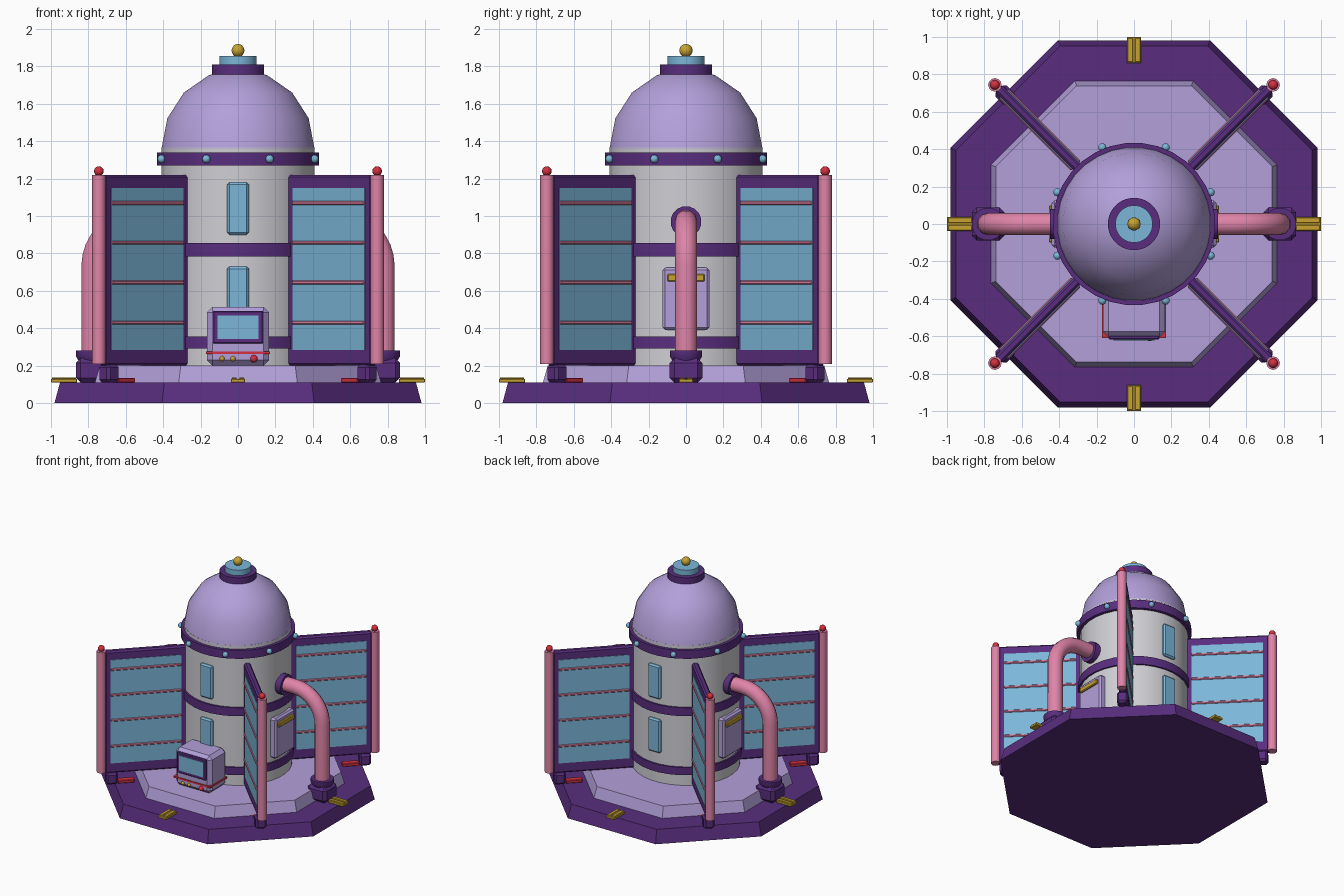
import bpy, bmesh, math
from mathutils import Matrix, Vector

old = bpy.data.objects.get("Cube")
if old:
    bpy.data.objects.remove(old)


def material(name, r, g, b):
    m = bpy.data.materials.new(name)
    m.use_nodes = True
    m.diffuse_color = (r, g, b, 1)
    m.node_tree.nodes["Principled BSDF"].inputs["Base Color"].default_value = (r, g, b, 1)
    return m


PURPLE = material("deep purple", 0.10, 0.027, 0.21)
LILAC = material("lilac", 0.45, 0.35, 0.70)
WHITE = material("pale grey", 0.63, 0.62, 0.66)
PINK = material("pink", 0.74, 0.23, 0.39)
BLUE = material("sky blue", 0.20, 0.47, 0.69)
GOLD = material("gold", 0.58, 0.37, 0.03)
RED = material("red", 0.66, 0.03, 0.05)


def finish(bm, name, mat, place=None, smooth=True):
    bmesh.ops.recalc_face_normals(bm, faces=bm.faces)
    if place is not None:
        bm.transform(place)
    me = bpy.data.meshes.new(name)
    bm.to_mesh(me)
    bm.free()
    me.materials.append(mat)
    ob = bpy.data.objects.new(name, me)
    bpy.context.collection.objects.link(ob)
    if smooth:
        bpy.ops.object.select_all(action='DESELECT')
        ob.select_set(True)
        bpy.context.view_layer.objects.active = ob
        bpy.ops.object.shade_smooth_by_angle(angle=math.radians(32))
    return ob


def lathe(name, profile, mat, sides=32, place=None):
    """Turn (radius, height) points round z and cap both ends."""
    bm = bmesh.new()
    rings = []
    for r, z in profile:
        turn = [(i + 0.5) * math.tau / sides for i in range(sides)]
        rings.append([bm.verts.new((r * math.cos(a), r * math.sin(a), z)) for a in turn])
    for low, high in zip(rings, rings[1:]):
        for i in range(sides):
            j = (i + 1) % sides
            bm.faces.new((low[i], low[j], high[j], high[i]))
    bm.faces.new(rings[0])
    bm.faces.new(rings[-1])
    return finish(bm, name, mat, place, sides > 8)


def box(name, lo, hi, mat, bevel=0.0, place=None):
    bm = bmesh.new()
    bmesh.ops.create_cube(bm, size=1)
    lo, hi = Vector(lo), Vector(hi)
    bm.transform(Matrix.Translation((lo + hi) / 2) @ Matrix.Diagonal((*(hi - lo), 1)))
    if bevel:
        bmesh.ops.bevel(bm, geom=bm.edges[:], offset=bevel, segments=1, affect='EDGES')
    return finish(bm, name, mat, place, False)


def ball(name, centre, radius, mat, place=None):
    bm = bmesh.new()
    bmesh.ops.create_uvsphere(bm, u_segments=14, v_segments=10, radius=radius)
    bm.transform(Matrix.Translation(centre))
    return finish(bm, name, mat, place)


def spin(degrees):
    return Matrix.Rotation(math.radians(degrees), 4, 'Z')


# Stepped octagonal base
lathe("base_plate", [(1.062, 0), (1.03, 0.11)], PURPLE, 8)
lathe("base_step", [(0.828, 0.11), (0.80, 0.20)], LILAC, 8)

# Tower, bands, dome and finial
lathe("tower", [(0.41, 0.2), (0.41, 1.37)], WHITE)
for name, z, r, h in (("lower_band", 0.323, 0.424, 0.032),
                      ("middle_band", 0.82, 0.424, 0.035),
                      ("upper_band", 1.305, 0.435, 0.035)):
    lathe(name, [(r, z - h), (r, z + h)], PURPLE)
steps = [math.radians(a) for a in (0, 22.5, 45, 67.5, 80)]
lathe("dome", [(0.411 * math.cos(a), 1.36 + 0.425 * math.sin(a)) for a in steps], LILAC)
lathe("dome_collar", [(0.14, 1.755), (0.14, 1.81)], PURPLE)
lathe("dome_cap", [(0.10, 1.81), (0.10, 1.855)], BLUE)
ball("finial", (0, 0, 1.885), 0.035, GOLD)
for i in range(8):
    ball("band_stud", (0.443, 0, 1.305), 0.022, BLUE, spin(22.5 + 45 * i))

# Four diagonal panels, each built along +x then turned
for i in range(4):
    turn = spin(45 + 90 * i)
    box("panel_frame", (0.39, -0.025, 0.2), (1.03, 0.025, 1.22), PURPLE, 0.012, turn)
    box("panel_glass", (0.44, -0.029, 0.285), (0.985, 0.029, 1.15), BLUE, 0, turn)
    for z in (0.43, 0.645, 0.857, 1.07):
        box("panel_bar", (0.44, -0.036, z - 0.01), (0.985, 0.036, z + 0.01), PINK, 0.005, turn)
    post = turn @ Matrix.Translation((1.052, 0, 0))
    lathe("panel_post", [(0.036, 0.21), (0.036, 1.22)], PINK, 12, post)
    ball("post_light", (0, 0, 1.24), 0.026, RED, post)
    box("panel_foot", (0.93, -0.042, 0.11), (1.02, 0.042, 0.205), PURPLE, 0.015, turn)
    box("foot_marker", (0.80, -0.025, 0.11), (0.93, 0.025, 0.135), RED, 0.004, turn)

# Gold tabs round the base rim
for i in range(4):
    turn = spin(90 * i)
    box("rim_tab", (0.86, -0.038, 0.11), (1.0, 0.038, 0.13), GOLD, 0.003, turn)
    for y in (-0.02, 0.02):
        box("rim_tab_ridge", (0.865, y - 0.014, 0.128), (0.995, y + 0.014, 0.137), GOLD, 0.003, turn)

# Side pipes, sockets and hatches
for angle in (0, 180):
    turn = spin(angle)
    cu = bpy.data.curves.new("side_pipe", 'CURVE')
    cu.dimensions = '3D'
    cu.bevel_depth = 0.06
    cu.bevel_resolution = 3
    cu.use_fill_caps = True
    bend = [math.radians(90 - 90 * k / 8) for k in range(9)]
    path = [(0.40, 0.975)] + [(0.54 + 0.24 * math.cos(a), 0.735 + 0.24 * math.sin(a))
                              for a in bend] + [(0.78, 0.2)]
    spline = cu.splines.new('POLY')
    spline.points.add(len(path) - 1)
    for p, (x, z) in zip(spline.points, path):
        p.co = (x, 0, z, 1)
    cu.materials.append(PINK)
    pipe = bpy.data.objects.new("side_pipe", cu)
    pipe.matrix_world = turn
    bpy.context.collection.objects.link(pipe)

    wall = turn @ Matrix.Translation((0, 0, 0.97)) @ Matrix.Rotation(math.pi / 2, 4, 'Y')
    lathe("pipe_wall_collar", [(0.083, 0.39), (0.083, 0.45)], PURPLE, 16, wall)
    foot = turn @ Matrix.Translation((0.78, 0, 0))
    box("pipe_foot", (-0.087, -0.087, 0.11), (0.087, 0.087, 0.24), PURPLE, 0.025, foot)
    lathe("pipe_foot_collar", [(0.07, 0.22), (0.088, 0.25), (0.088, 0.28)], PURPLE, 16, foot)

    box("hatch", (0.37, -0.125, 0.39), (0.44, 0.125, 0.725), LILAC, 0.014, turn)
    box("hatch_handle", (0.42, -0.10, 0.65), (0.455, 0.10, 0.69), GOLD, 0.006, turn)

# Front and back windows
for angle in (-90, 90):
    for z in (0.45, 0.90):
        box("window", (0.38, -0.058, z), (0.428, 0.058, z + 0.28), BLUE, 0.012, spin(angle))

# Front console
box("console_body", (-0.166, -0.605, 0.2), (0.166, -0.38, 0.515), LILAC, 0.03)
box("console_stripe", (-0.171, -0.61, 0.262), (0.171, -0.39, 0.276), RED)
box("screen_frame", (-0.135, -0.618, 0.318), (0.135, -0.595, 0.492), PURPLE, 0.006)
box("screen", (-0.11, -0.622, 0.343), (0.11, -0.61, 0.468), BLUE)
for x, r, mat in ((-0.085, 0.014, GOLD), (-0.027, 0.014, GOLD), (0.085, 0.02, RED)):
    ball("console_button", (x, -0.607, 0.237), r, mat)
